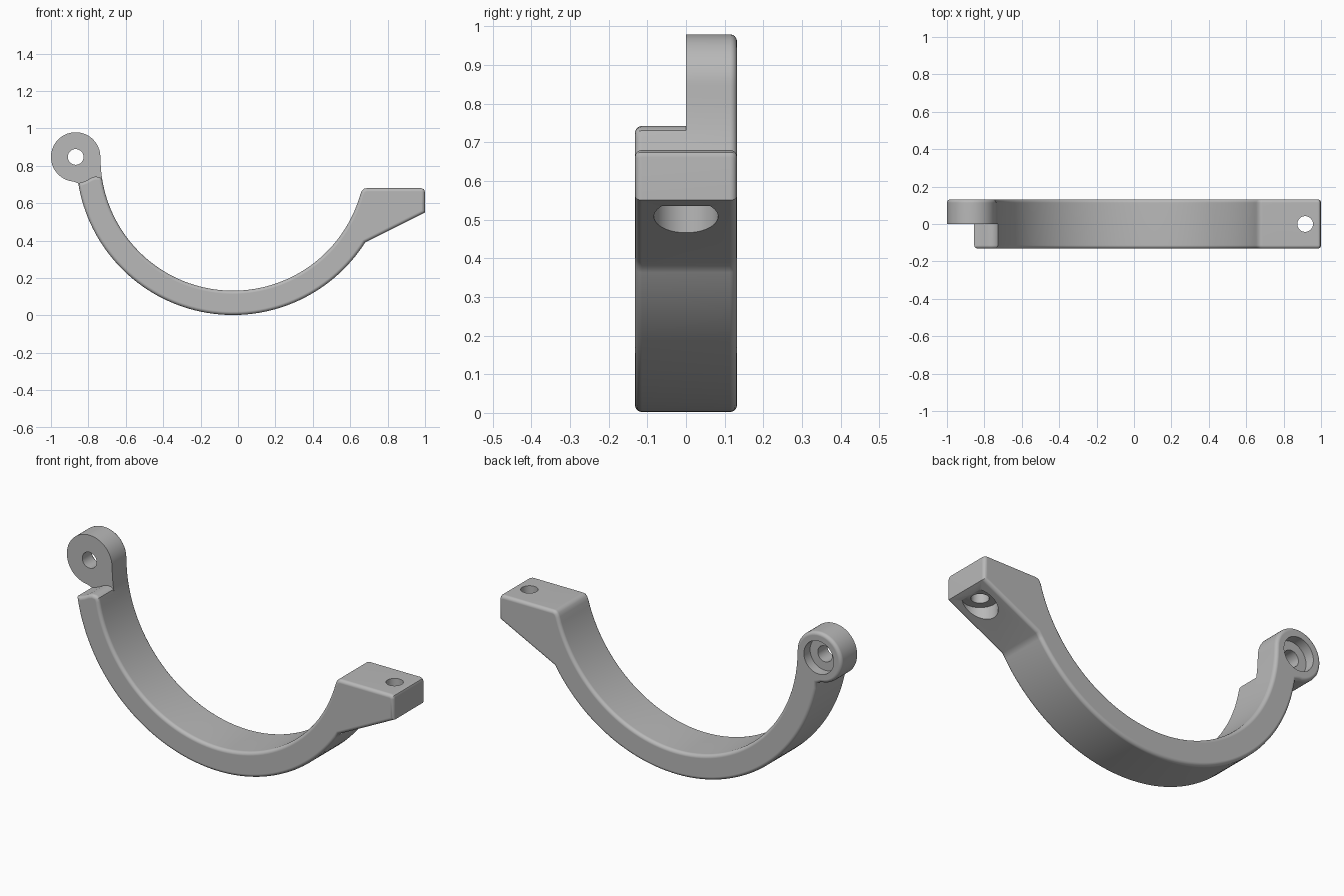
import bpy, bmesh
from math import cos, sin, radians, pi
from mathutils import Matrix

cube = bpy.data.objects.get("Cube")
if cube:
    bpy.data.objects.remove(cube, do_unlink=True)

HALF = 0.132                    # half width of the strap
CX, CZ = -0.027, 0.84           # centre of the strap arc
R_OUT, R_IN = 0.838, 0.708
EYE_X, EYE_Z, EYE_R = -0.868, 0.847, 0.132
BOLT_X = 0.915
ROUND = 0.018

grey = bpy.data.materials.new("grey_plastic")
grey.use_nodes = True
colour = (0.48, 0.48, 0.48, 1)
grey.diffuse_color = colour
bsdf = next(n for n in grey.node_tree.nodes if n.type == 'BSDF_PRINCIPLED')
bsdf.inputs["Base Color"].default_value = colour


def arc(cx, cz, r, a0, a1, n):
    angles = [radians(a0 + (a1 - a0) * i / n) for i in range(n + 1)]
    return [(cx + r * cos(a), cz + r * sin(a)) for a in angles]


def add_object(name, bm):
    bmesh.ops.recalc_face_normals(bm, faces=bm.faces[:])
    mesh = bpy.data.meshes.new(name)
    bm.to_mesh(mesh)
    bm.free()
    mesh.materials.append(grey)
    obj = bpy.data.objects.new(name, mesh)
    bpy.context.collection.objects.link(obj)
    return obj


def half_strap(name, profile, y_side):
    """Extrude a profile from y = 0 to y_side and round its outside rim."""
    bm = bmesh.new()
    inner = [bm.verts.new((x, 0, z)) for x, z in profile]
    outer = [bm.verts.new((x, y_side, z)) for x, z in profile]
    bm.faces.new(inner)
    rim = bm.faces.new(outer)
    n = len(profile)
    for i in range(n):
        j = (i + 1) % n
        bm.faces.new((inner[i], inner[j], outer[j], outer[i]))
    bmesh.ops.recalc_face_normals(bm, faces=bm.faces[:])
    bmesh.ops.bevel(bm, geom=list(rim.edges), offset=ROUND, segments=4,
                    profile=0.5, affect='EDGES', clamp_overlap=False)
    return add_object(name, bm)


def cylinder(name, r, centre, depth, along_y=False):
    bm = bmesh.new()
    m = Matrix.Translation(centre)
    if along_y:
        m = m @ Matrix.Rotation(pi / 2, 4, 'X')
    bmesh.ops.create_cone(bm, cap_ends=True, segments=40, radius1=r, radius2=r,
                          depth=depth, matrix=m)
    obj = add_object(name, bm)
    obj.hide_render = True
    return obj


def combine(target, other, operation):
    mod = target.modifiers.new(operation.lower(), 'BOOLEAN')
    mod.operation = operation
    mod.solver = 'EXACT'
    mod.object = other
    bpy.context.view_layer.objects.active = target
    bpy.ops.object.modifier_apply(modifier=mod.name)
    bpy.data.objects.remove(other, do_unlink=True)


# Profile shared by both halves: outer arc, bolt block, inner arc
outer_arc = arc(CX, CZ, R_OUT, 189.2, 327.5, 64)
block = [(1, 0.55), (1, 0.66), (0.994, 0.674), (0.98, 0.68),
         (0.688, 0.68), (0.674, 0.677), (0.663, 0.667)]
inner_arc = arc(CX, CZ, R_IN, 344.4, 190.5, 64)

# Front half ends in a short stub that clears the hinge eye
stub = [(-0.728, 0.73), (-0.742, 0.74), (-0.764, 0.742), (-0.785, 0.735),
        (-0.81, 0.721), (-0.833, 0.712)]
strap = half_strap("clamp_strap", outer_arc + block + inner_arc + stub, -HALF)

# Back half runs up into the hinge eye
neck = arc(CX, CZ, R_IN, 188.5, 182, 3)
eye = arc(EYE_X, EYE_Z, EYE_R, 0, 265, 48)
back = half_strap("strap_back", outer_arc + block + inner_arc + neck + eye, HALF)
combine(strap, back, 'UNION')

# Hinge pin hole with a recess at the back
combine(strap, cylinder("pin_hole", 0.042, (EYE_X, 0.06, EYE_Z), 0.5, True), 'DIFFERENCE')
combine(strap, cylinder("pin_recess", 0.087, (EYE_X, 0.18, EYE_Z), 0.2, True), 'DIFFERENCE')

# Bolt hole with a recess underneath
combine(strap, cylinder("bolt_hole", 0.042, (BOLT_X, 0, 0.6), 0.5), 'DIFFERENCE')
combine(strap, cylinder("bolt_recess", 0.083, (BOLT_X, 0, 0.435), 0.2), 'DIFFERENCE')

# Smooth curves, crisp edges
bpy.ops.object.select_all(action='DESELECT')
strap.select_set(True)
bpy.context.view_layer.objects.active = strap
bpy.ops.object.shade_smooth_by_angle(angle=radians(32))
weighted = strap.modifiers.new("even_shading", 'WEIGHTED_NORMAL')
weighted.keep_sharp = True
